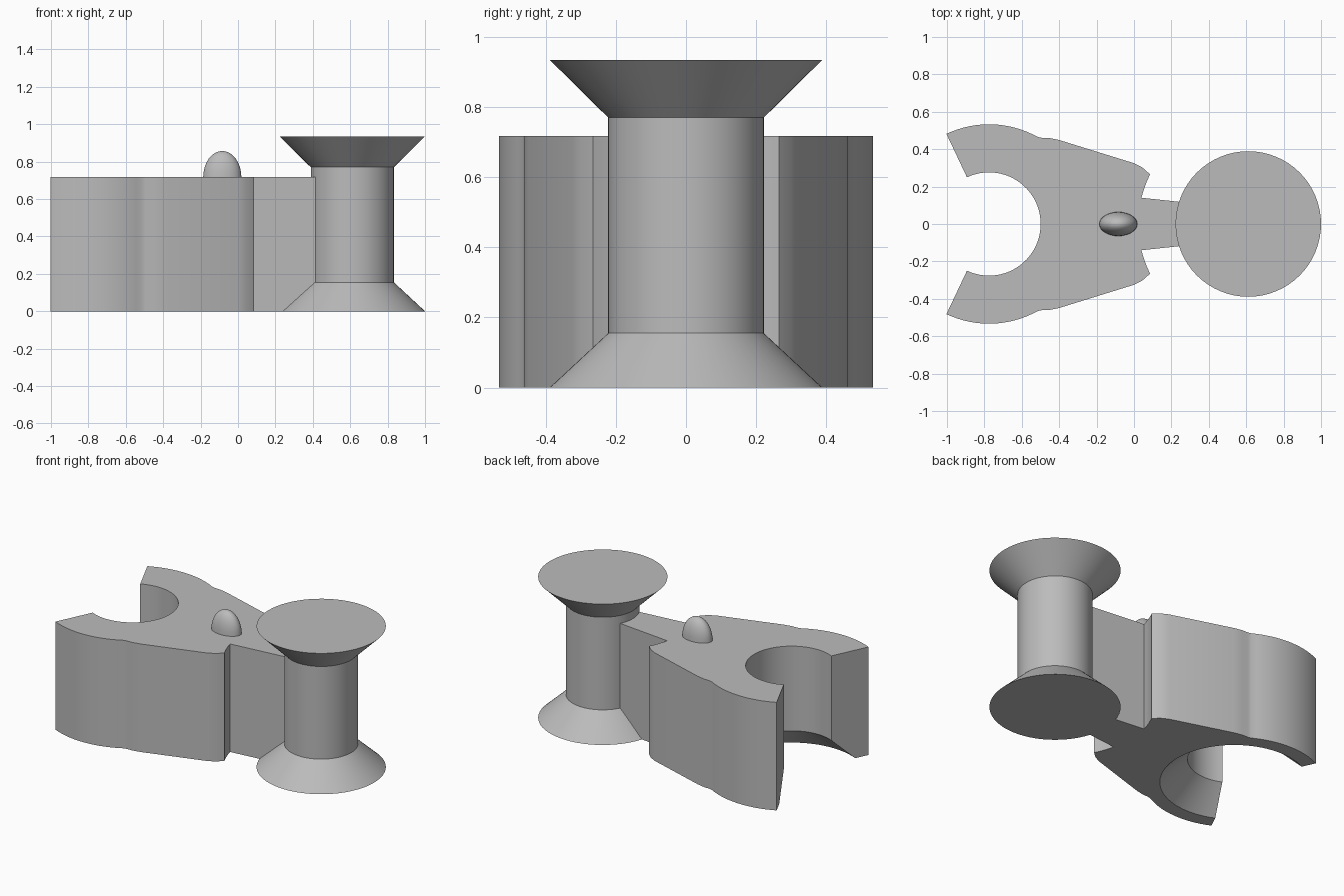
import bpy
import bmesh
from math import cos, sin, atan2, radians, pi

default_cube = bpy.data.objects.get("Cube")
if default_cube:
    bpy.data.objects.remove(default_cube, do_unlink=True)

grey = bpy.data.materials.new("plain grey")
grey.use_nodes = True
GREY = (0.5, 0.5, 0.5, 1)
grey.diffuse_color = GREY
grey.node_tree.nodes["Principled BSDF"].inputs["Base Color"].default_value = GREY

PIN_X, PIN_R, FLARE_R = 0.611, 0.222, 0.389
JAW_X, JAW_R, HOLE_R, CHAMFER_R = -0.775, 0.533, 0.276, 0.441
FLARE_H, BODY_H, HEIGHT = 0.155, 0.717, 0.935
JAW_END = radians(115.3)


def finish(name, bm):
    """Turn a bmesh into a smooth-shaded object with sharp creases."""
    bmesh.ops.recalc_face_normals(bm, faces=bm.faces)
    mesh = bpy.data.meshes.new(name)
    bm.to_mesh(mesh)
    bm.free()
    mesh.materials.append(grey)
    obj = bpy.data.objects.new(name, mesh)
    bpy.context.collection.objects.link(obj)
    bpy.ops.object.select_all(action="DESELECT")
    obj.select_set(True)
    bpy.context.view_layer.objects.active = obj
    bpy.ops.object.shade_smooth_by_angle(angle=radians(30))
    return obj


def arc(cx, radius, start, end, steps):
    angles = [start + (end - start) * i / steps for i in range(steps + 1)]
    return [(cx + radius * cos(a), radius * sin(a)) for a in angles]


def loft(bm, rings):
    """Skin equal-length closed rings and cap both ends."""
    loops = [[bm.verts.new(p) for p in ring] for ring in rings]
    n = len(loops[0])
    for low, high in zip(loops, loops[1:]):
        for i in range(n):
            j = (i + 1) % n
            bm.faces.new((low[i], low[j], high[j], high[i]))
    bm.faces.new(loops[0][::-1])
    bm.faces.new(loops[-1])


# Link body: outer half outline from jaw tip to neck, mirrored in y
shoulder = [(-0.495, 0.461), (-0.455, 0.46), (-0.40, 0.449),
            (0.0, 0.325), (0.045, 0.302)]
clearance = arc(PIN_X, 0.588, radians(153.2), radians(166.2), 6)
half = arc(JAW_X, JAW_R, JAW_END, radians(61), 16) + shoulder + clearance
half.append((0.48, 0.093))
outer = half + [(x, -y) for x, y in reversed(half)]


def body_ring(hole_radius, z):
    hole = arc(JAW_X, hole_radius, -JAW_END, JAW_END, 48)
    return [(x, y, z) for x, y in outer + hole]


bm = bmesh.new()
loft(bm, [body_ring(CHAMFER_R, 0), body_ring(HOLE_R, FLARE_H),
          body_ring(HOLE_R, BODY_H)])
finish("link_body", bm)

# Pin: spool with a flared foot and head
bm = bmesh.new()
spool = [(FLARE_R, 0), (PIN_R, FLARE_H), (PIN_R, 0.77), (FLARE_R, HEIGHT)]
loft(bm, [[(x, y, z) for x, y in arc(PIN_X, r, 0, 2 * pi, 64)[:-1]]
          for r, z in spool])
finish("flared_pin", bm)

# Bump: half ellipsoid standing on the body
bm = bmesh.new()
bmesh.ops.create_uvsphere(bm, u_segments=32, v_segments=16, radius=1)
bmesh.ops.delete(bm, geom=[v for v in bm.verts if v.co.z < -0.01], context="VERTS")
bmesh.ops.scale(bm, vec=(0.102, 0.064, 0.14), verts=bm.verts)
bmesh.ops.translate(bm, vec=(-0.084, 0, BODY_H), verts=bm.verts)
finish("top_bump", bm)
